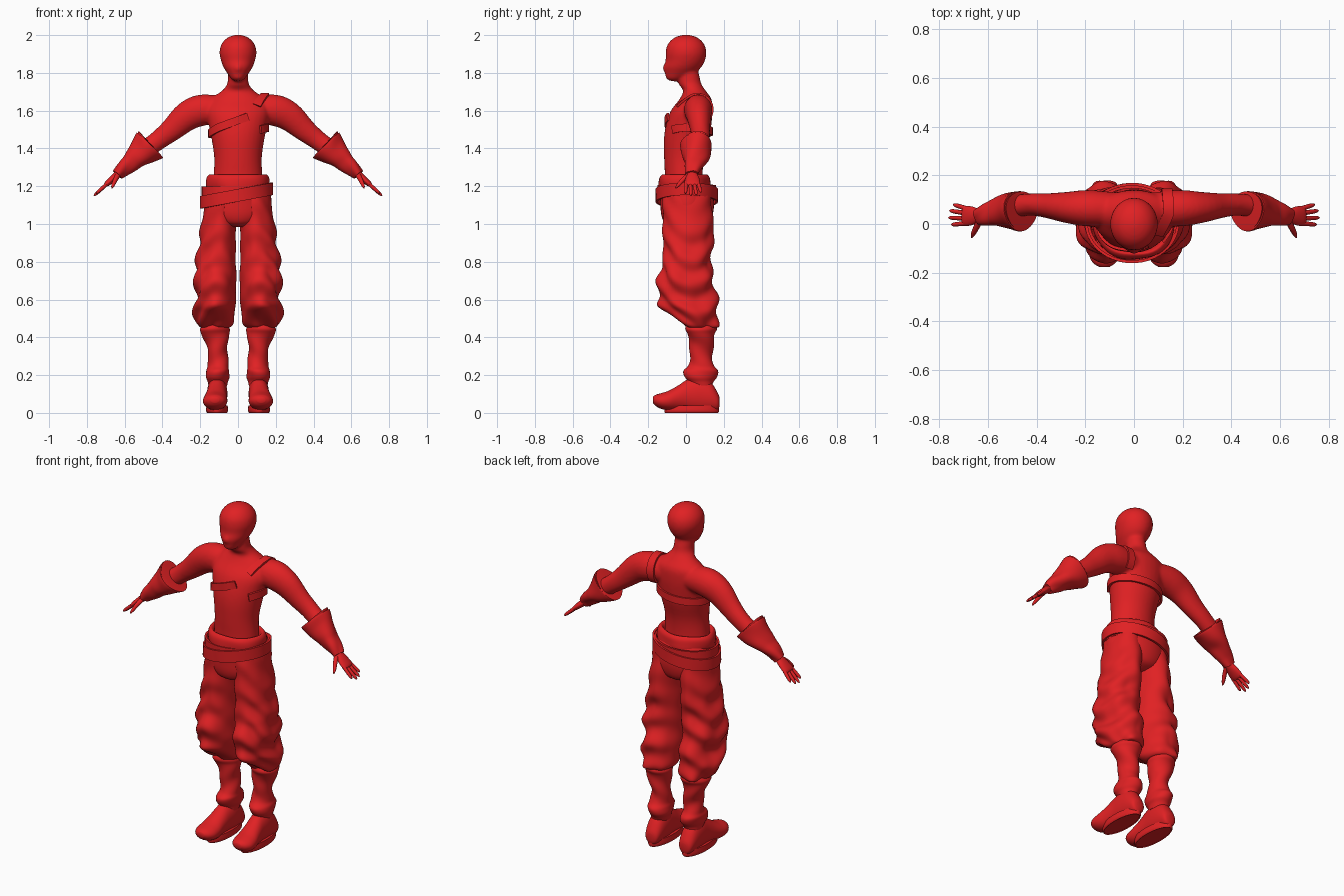
import bpy, bmesh
from math import sin, cos, pi, radians, exp, sqrt
from mathutils import Vector, noise
from mathutils.bvhtree import BVHTree

red = bpy.data.materials.new("red")
red.diffuse_color = (0.75, 0.015, 0.017, 1)


def smooth_rows(rows, sub=4):
    """Catmull-Rom interpolation through rows of numbers."""
    out = []
    for i in range(len(rows) - 1):
        p = [rows[max(i - 1, 0)], rows[i], rows[i + 1], rows[min(i + 2, len(rows) - 1)]]
        for k in range(sub):
            t = k / sub
            out.append([0.5 * (2 * b + (c - a) * t + (2 * a - 5 * b + 4 * c - d) * t * t
                               + (3 * b - a - 3 * c + d) * t ** 3) for a, b, c, d in zip(*p)])
    return out + [list(rows[-1])]


def loft(bm, rows, axis="Z", n=32, sub=4, fold=None):
    """Skin elliptical rings (x, y, z, a, b); axis 'P' follows the path."""
    rows = smooth_rows(rows, sub)
    pts = [Vector(r[:3]) for r in rows]
    rings = []
    for i, r in enumerate(rows):
        u, v = Vector((1, 0, 0)), Vector((0, 1, 0))
        if axis == "Y":
            v = Vector((0, 0, 1))
        if axis == "P":
            t = (pts[min(i + 1, len(pts) - 1)] - pts[max(i - 1, 0)]).normalized()
            u = t.cross(v).normalized()
            v = u.cross(t)
        ring = []
        for k in range(n):
            a = 2 * pi * k / n
            f = fold(a, r[2]) if fold else 0
            ring.append(bm.verts.new(pts[i] + u * cos(a) * (max(r[3], .002) + f)
                                     + v * sin(a) * (max(r[4], .002) + f)))
        rings.append(ring)
    for p, q in zip(rings, rings[1:]):
        for k in range(n):
            bm.faces.new((p[k], p[k - 1], q[k - 1], q[k]))
    bm.faces.new(rings[0])
    bm.faces.new(rings[-1])


def finish(name, bm, mirror=False):
    bmesh.ops.recalc_face_normals(bm, faces=bm.faces)
    me = bpy.data.meshes.new(name)
    bm.to_mesh(me)
    bm.free()
    ob = bpy.data.objects.new(name, me)
    bpy.context.collection.objects.link(ob)
    me.materials.append(red)
    bpy.context.view_layer.objects.active = ob
    bpy.ops.object.select_all(action="DESELECT")
    ob.select_set(True)
    bpy.ops.object.shade_smooth_by_angle(angle=radians(50))
    if mirror:
        ob.modifiers.new("mirror", "MIRROR").use_mirror_merge = False
    return ob


def part(name, rows, mirror=False, **kw):
    bm = bmesh.new()
    loft(bm, rows, **kw)
    return finish(name, bm, mirror)


def band(name, path, half, thick, closed=False):
    """Flat strap along (point, outward normal) pairs."""
    bm = bmesh.new()
    rings, m = [], len(path)
    for i, (p, nrm) in enumerate(path):
        a = path[(i - 1) % m if closed else max(i - 1, 0)][0]
        b = path[(i + 1) % m if closed else min(i + 1, m - 1)][0]
        w = (b - a).normalized().cross(nrm).normalized() * half
        o = nrm * thick
        rings.append([bm.verts.new(q) for q in (p + w - o, p + w + o, p - w + o, p - w - o)])
    for i in range(m if closed else m - 1):
        p, q = rings[i], rings[(i + 1) % m]
        for k in range(4):
            bm.faces.new((p[k], p[k - 1], q[k - 1], q[k]))
    if not closed:
        bm.faces.new(rings[0])
        bm.faces.new(rings[-1])
    return finish(name, bm)


# body: torso, neck, head and arms fused into one skin
torso = [(0, -.01, 1.12, .14, .105), (0, -.012, 1.25, .13, .1), (0, -.01, 1.35, .126, .106),
         (0, .003, 1.45, .14, .12), (0, .015, 1.53, .156, .12), (0, .03, 1.6, .168, .11),
         (0, .05, 1.66, .145, .085), (0, .045, 1.705, .085, .06), (0, .022, 1.74, .058, .06),
         (0, .015, 1.78, .053, .057), (0, .01, 1.83, .05, .05)]
head = [(0, -.058, 1.755, .012, .015), (0, -.058, 1.768, .035, .045), (0, -.033, 1.8, .058, .079),
        (0, -.018, 1.83, .077, .099), (0, -.004, 1.865, .09, .104), (0, 0, 1.905, .098, .108),
        (0, 0, 1.945, .091, .1), (0, 0, 1.978, .067, .074), (0, 0, 1.996, .035, .038),
        (0, 0, 2.002, .004, .004)]
nose = [(0, -.122, 1.826, .006, .008), (0, -.115, 1.826, .02, .02), (0, -.09, 1.83, .03, .03)]
bm = bmesh.new()
loft(bm, torso)
loft(bm, head)
loft(bm, nose, axis="Y", n=16)
for s in (1, -1):
    arm = [(.08, .06, 1.605, .07, .07), (.19, .065, 1.603, .083, .075), (.27, .068, 1.57, .078, .065),
           (.35, .075, 1.5, .062, .052), (.42, .08, 1.445, .052, .046), (.5, .07, 1.385, .048, .045),
           (.62, .037, 1.28, .032, .032)]
    loft(bm, [(s * r[0],) + r[1:] for r in arm], axis="P", n=24)
body = finish("body", bm)
rm = body.modifiers.new("fuse", "REMESH")
rm.mode, rm.voxel_size, rm.use_smooth_shade = "VOXEL", .008, True
sm = body.modifiers.new("relax", "SMOOTH")
sm.factor, sm.iterations = .5, 8

# hands: palm, fingers and thumb
bm = bmesh.new()
loft(bm, [(.6, .035, 1.298, .026, .028), (.635, .035, 1.264, .02, .027), (.665, .034, 1.238, .018, .038),
          (.695, .033, 1.212, .014, .042), (.705, .033, 1.203, .006, .036)], axis="P", n=20)
for y0, x1, y1, z1 in ((.064, .742, .08, 1.168), (.044, .758, .055, 1.154),
                       (.023, .762, .026, 1.15), (.003, .75, -.003, 1.162)):
    b, t = Vector((.69, y0, 1.215)), Vector((x1, y1, z1))
    loft(bm, [(*b.lerp(t, f), r, r) for f, r in ((0, .01), (.5, .0095), (.85, .008), (1, .003))],
         axis="P", n=10, sub=3)
loft(bm, [(.635, .015, 1.26, .014, .012), (.65, -.018, 1.232, .012, .012),
          (.662, -.042, 1.205, .009, .009), (.668, -.056, 1.19, .003, .003)], axis="P", n=10, sub=3)
finish("hand", bm, True)

# flared gauntlet cuffs, open towards the elbow
part("arm_cuff", [(.638, .032, 1.262, .03, .032), (.605, .038, 1.297, .042, .044),
                  (.57, .045, 1.325, .05, .055), (.54, .05, 1.352, .06, .068), (.5, .055, 1.385, .08, .078),
                  (.468, .056, 1.416, .096, .083), (.472, .056, 1.413, .088, .075),
                  (.51, .055, 1.38, .062, .06)],
     True, axis="P", fold=lambda a, z: .004 * sin(3 * a + 40 * z))


# baggy trousers with diagonal folds and a bulging knee
def fold(a, z):
    amp = .3 + .7 * min(1, max(0, (1.0 - z) / .25))
    f = .011 * sin(44 * z + 2.2 * sin(a + .6) + 2 * cos(2 * a))
    f += .022 * noise.noise(Vector((1.4 * cos(a), 1.4 * sin(a), 9 * z)))
    knee = .02 * exp(-((z - .565) / .035) ** 2) * max(0, -sin(a)) ** 2
    inner = 1 - .75 * max(0, -cos(a))
    return (f * amp + knee) * inner


part("trouser_leg", [(.085, .005, 1.16, .085, .125), (.1, .01, 1.0, .091, .134), (.108, .01, .9, .097, .132),
                     (.117, .01, .8, .106, .134), (.123, .0, .7, .114, .142), (.121, .012, .6, .109, .148),
                     (.12, .04, .53, .107, .126), (.119, .063, .48, .098, .104),
                     (.119, .076, .455, .078, .084), (.118, .08, .45, .05, .06)],
     True, n=56, sub=9, fold=fold)
part("trouser_seat", [(0, 0, .985, .05, .07), (0, .003, 1.005, .12, .115), (0, .005, 1.05, .17, .136),
                      (0, .006, 1.12, .178, .142), (0, -.005, 1.2, .162, .135), (0, -.01, 1.22, .14, .11)], n=40)

# rolled waistband and slanted belt
part("waist_roll", [(0, -.005, 1.16, .15, .125), (0, -.008, 1.19, .163, .137), (0, -.01, 1.22, .168, .137),
                    (0, -.01, 1.247, .164, .132), (0, -.01, 1.262, .15, .117), (0, -.01, 1.25, .135, .106),
                    (0, -.01, 1.22, .125, .1)], n=48, fold=lambda a, z: .003 * sin(5 * a + 20 * z))
for name, tilt, z0, grow in (("belt", .19, 1.152, .004), ("under_belt", .04, 1.172, -.006)):
    path = []
    for i in range(48):
        a = 2 * pi * i / 48
        x = -.008 + (.184 + grow) * cos(a)
        path.append((Vector((x, .004 + (.155 + grow) * sin(a), z0 + tilt * x)),
                     Vector((cos(a), sin(a), 0))))
    band(name, path, .033, .006, True)

# lower leg wraps, gathered at the top and over the ankle
part("leg_wrap", [(.12, .08, .475, .06, .068), (.122, .08, .445, .079, .083), (.12, .08, .415, .07, .074),
                  (.112, .082, .36, .058, .063), (.105, .08, .3, .05, .06), (.106, .08, .25, .055, .068),
                  (.108, .078, .222, .064, .088), (.107, .079, .19, .062, .085), (.107, .08, .165, .05, .07),
                  (.107, .08, .14, .045, .06)],
     True, n=36, sub=5, fold=lambda a, z: .004 * sin(50 * z + 2 * a))

# soft shoes
part("shoe", [(.11, .178, .06, .015, .02), (.11, .168, .06, .038, .046), (.11, .13, .085, .05, .08),
              (.11, .07, .1, .054, .097), (.112, .01, .094, .053, .084), (.116, -.04, .08, .057, .066),
              (.12, -.09, .066, .064, .052), (.122, -.13, .063, .062, .042), (.122, -.16, .066, .046, .03),
              (.122, -.176, .069, .022, .015)], True, axis="Y")
part("sole", [(.111, .03, .004, .05, .135), (.111, .03, .0, .052, .14), (.111, .03, .012, .058, .145),
              (.111, .03, .04, .056, .143)], True)

# chest strap wrapping the ribs
table = smooth_rows(torso, 8)
path = []
keys = smooth_rows([(-72, 1.568), (-125, 1.515), (-180, 1.478), (-270, 1.49), (-360, 1.51), (-400, 1.5)], 8)
for deg, z in keys:
    r = min(table, key=lambda q: abs(q[2] - z))
    a = radians(deg)
    path.append((Vector(((r[3] + .006) * cos(a), r[1] + (r[4] + .006) * sin(a), z)),
                 Vector((cos(a), sin(a), 0))))
band("chest_strap", path, .021, .006)

# shoulder strap laid over the fused body
bvh = BVHTree.FromObject(body, bpy.context.evaluated_depsgraph_get())
path = []
for i in range(19):
    t = i / 18
    a = radians(158 - 195 * t)
    d = Vector((0, cos(a), sin(a)))
    c = Vector((.1 + .05 * min(1, t * 3) - .02 * t, .05, 1.59))
    hit = bvh.ray_cast(c + d * .4, -d)[0]
    if hit:
        path.append((hit + d * .005, d))
if len(path) > 2:
    band("shoulder_strap", path, .022, .006)
